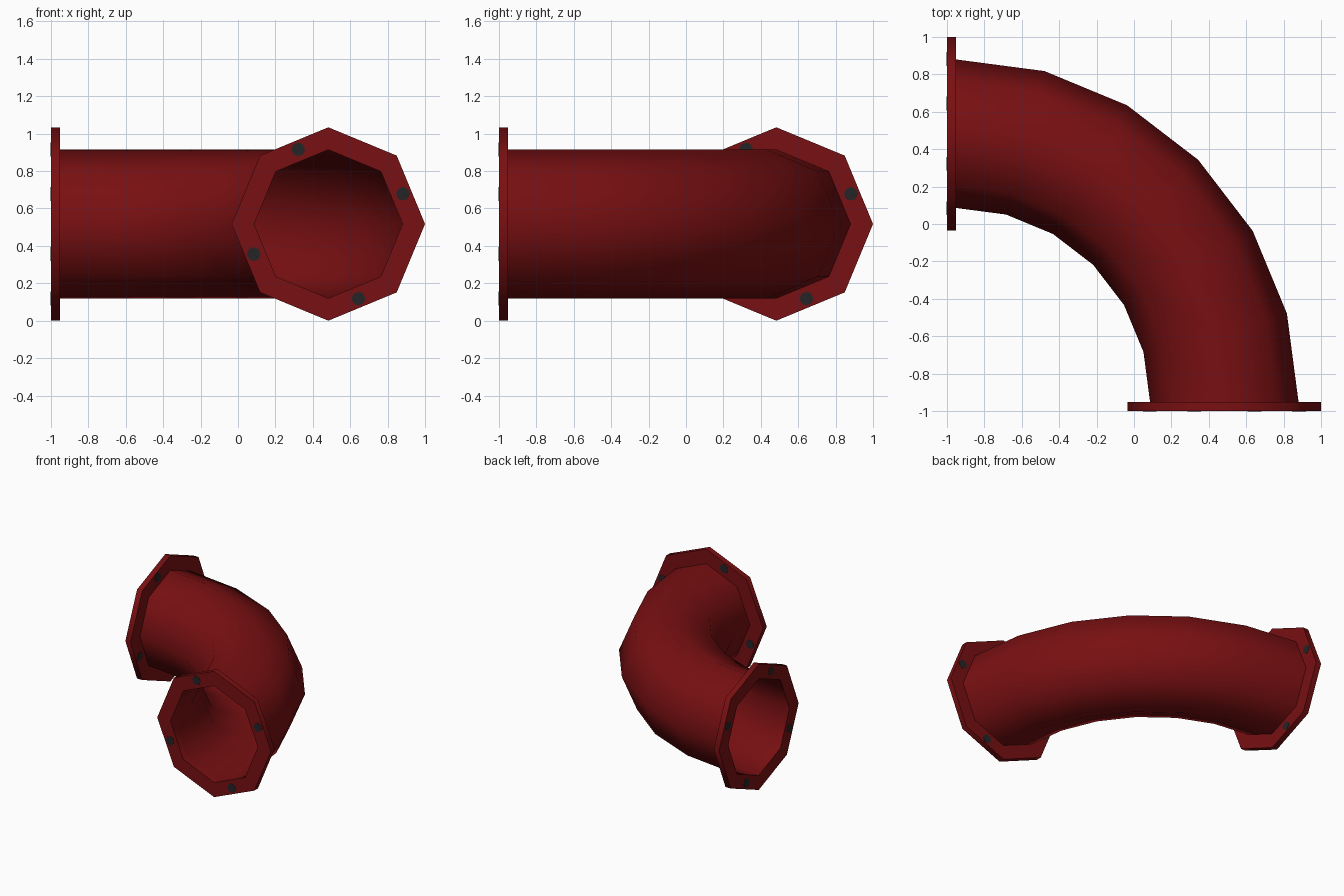
import bpy, bmesh, math

if "Cube" in bpy.data.objects:
    bpy.data.objects.remove(bpy.data.objects["Cube"])

R_TUBE, R_FLANGE, MID = 0.397, 0.517, 0.483   # bore, flange radius, flange centre offset
ZC, THICK, SIDES, STEPS = 0.517, 0.047, 8, 6


def material(name, rgb):
    m = bpy.data.materials.new(name)
    m.diffuse_color = (*rgb, 1)
    m.use_nodes = True
    m.node_tree.nodes["Principled BSDF"].inputs["Base Color"].default_value = m.diffuse_color
    return m


red = material("dark red paint", (0.19, 0.005, 0.006))
dark = material("bolt grey", (0.018, 0.018, 0.02))


def finish(name, bm, mat, angle):
    bmesh.ops.recalc_face_normals(bm, faces=bm.faces)
    mesh = bpy.data.meshes.new(name)
    bm.to_mesh(mesh)
    bm.free()
    mesh.materials.append(mat)
    ob = bpy.data.objects.new(name, mesh)
    bpy.context.collection.objects.link(ob)
    bpy.ops.object.select_all(action='DESELECT')
    ob.select_set(True)
    bpy.context.view_layer.objects.active = ob
    bpy.ops.object.shade_smooth_by_angle(angle=math.radians(angle))


def bridge(bm, a, b):
    for i in range(len(a)):
        j = (i + 1) % len(a)
        bm.faces.new((a[i], a[j], b[j], b[i]))


# Elbow: open octagonal tube swept through 90 degrees
bm = bmesh.new()
pivot = -1 + THICK
bend = MID - pivot
rings = []
for s in range(STEPS + 1):
    t = math.radians(90 * s / STEPS)
    ring = []
    for i in range(SIDES):
        a = 2 * math.pi * i / SIDES
        r = bend + R_TUBE * math.cos(a)
        ring.append(bm.verts.new((pivot + r * math.cos(t), pivot + r * math.sin(t),
                                  ZC + R_TUBE * math.sin(a))))
    rings.append(ring)
for a, b in zip(rings, rings[1:]):
    bridge(bm, a, b)
finish("elbow_pipe", bm, red, 60)


def circle(bm, u0, z0, r, n, depth, swap):
    """Ring of points in a flange plane; swap mirrors it to the other pipe end."""
    out = []
    for i in range(n):
        a = 2 * math.pi * i / n
        u, z = u0 + r * math.cos(a), z0 + r * math.sin(a)
        out.append(bm.verts.new((depth, u, z) if swap else (u, depth, z)))
    return out


for label, swap in (("front", False), ("left", True)):
    # Flange plate with open bore
    bm = bmesh.new()
    loops = [circle(bm, MID, ZC, r, SIDES, d, swap) for r, d in
             ((R_FLANGE, -1), (R_FLANGE, pivot), (R_TUBE, pivot), (R_TUBE, -1))]
    for k in range(4):
        bridge(bm, loops[k], loops[(k + 1) % 4])
    finish(label + "_flange", bm, red, 60)

    # Four bolts running through the flange, nearly flush
    bm = bmesh.new()
    for k in range(4):
        a = math.radians(22 + 90 * k)
        u, z = MID + 0.43 * math.cos(a), ZC + 0.43 * math.sin(a)
        ends = [circle(bm, u, z, 0.037, 8, d, swap) for d in (-1.002, pivot + 0.002)]
        bridge(bm, *ends)
        for e in ends:
            bm.faces.new(e)
    finish(label + "_bolts", bm, dark, 30)
